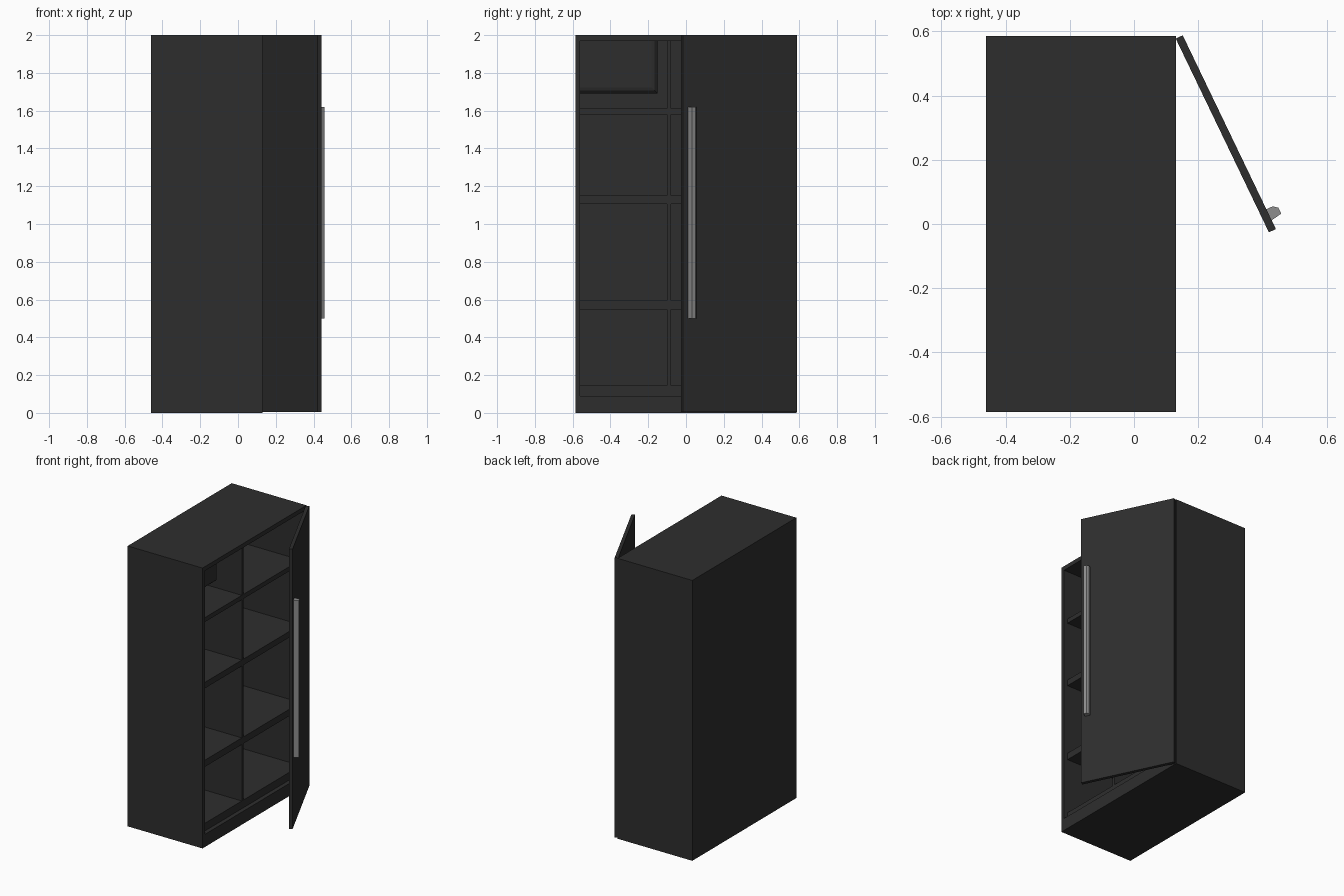
import bpy
import bmesh
from mathutils import Vector

if "Cube" in bpy.data.objects:
    bpy.data.objects.remove(bpy.data.objects["Cube"])


def material(name, value):
    m = bpy.data.materials.new(name)
    m.diffuse_color = (value, value, value, 1)
    m.use_nodes = True
    m.node_tree.nodes["Principled BSDF"].inputs["Base Color"].default_value = m.diffuse_color
    return m


DARK = material("charcoal", 0.027)
METAL = material("brushed_grey", 0.27)


def finish(name, bm, mat):
    bmesh.ops.recalc_face_normals(bm, faces=bm.faces)
    mesh = bpy.data.meshes.new(name)
    bm.to_mesh(mesh)
    bm.free()
    mesh.materials.append(mat)
    ob = bpy.data.objects.new(name, mesh)
    bpy.context.collection.objects.link(ob)
    return ob


def prism(name, outline, z0, z1, mat):
    """Extrude a plan outline from z0 up to z1."""
    bm = bmesh.new()
    face = bm.faces.new([bm.verts.new((x, y, z0)) for x, y in outline])
    ext = bmesh.ops.extrude_face_region(bm, geom=[face])
    top = [v for v in ext["geom"] if isinstance(v, bmesh.types.BMVert)]
    bmesh.ops.translate(bm, verts=top, vec=(0, 0, z1 - z0))
    return finish(name, bm, mat)


def box(name, xs, ys, zs, mat=DARK):
    (x0, x1), (y0, y1) = xs, ys
    return prism(name, [(x0, y0), (x1, y0), (x1, y1), (x0, y1)], *zs, mat)


# Carcass: back, two sides, top and plinth, open towards +x
X0, X1, Y, T = -0.46, 0.13, 0.586, 0.026
IN = Y - T
BACK = X0 + T
FRONT = 0.10
box("back_panel", (X0, BACK), (-Y, Y), (0, 2))
for side, s in (("front", -1), ("rear", 1)):
    box(side + "_side_panel", (BACK, X1), sorted((s * IN, s * Y)), (0, 2))
box("top_panel", (BACK, X1), (-IN, IN), (1.97, 2))
box("plinth", (BACK, X1), (-IN, IN), (0, 0.09))

# Inside floor, shelves and upright divider
levels = [(0.09, 0.145), (0.547, 0.595), (1.107, 1.15), (1.58, 1.612)]
for i, zs in enumerate(levels):
    box("inside_floor" if i == 0 else f"shelf_{i}", (BACK, FRONT), (-IN, IN), zs)
tops = [z[1] for z in levels]
bottoms = [z[0] for z in levels[1:]] + [1.97]
for i, zs in enumerate(zip(tops, bottoms)):
    box(f"divider_{i + 1}", (BACK, FRONT), (-0.10, -0.08), zs)

# Hanging compartment with its free front edges rounded
comp = box("top_compartment", (BACK, -0.05), (-IN, -0.15), (1.69, 1.97))
bm = bmesh.new()
bm.from_mesh(comp.data)
edges = [e for e in bm.edges
         if all(v.co.x > -0.06 for v in e.verts)
         and (all(v.co.y > -0.16 for v in e.verts)
              or all(v.co.z < 1.70 for v in e.verts))]
bmesh.ops.bevel(bm, geom=edges, offset=0.033, segments=3, profile=0.5, affect="EDGES")
bm.to_mesh(comp.data)
bm.free()

# Door, standing open on the rear corner
hinge, tip = Vector((0.130, 0.577)), Vector((0.420, -0.026))
along = (tip - hinge).normalized()
out = Vector((-along.y, along.x))
thick = 0.024
prism("door", [hinge, tip, tip + out * thick, hinge + out * thick],
      0.004, 2, DARK)

# Long faceted handle near the free edge of the door
base = tip + out * thick
profile = [(0.030, 0), (0.068, 0), (0.068, 0.022), (0.056, 0.036), (0.036, 0.036)]
prism("door_handle", [base - along * a + out * o for a, o in profile],
      0.50, 1.62, METAL)
